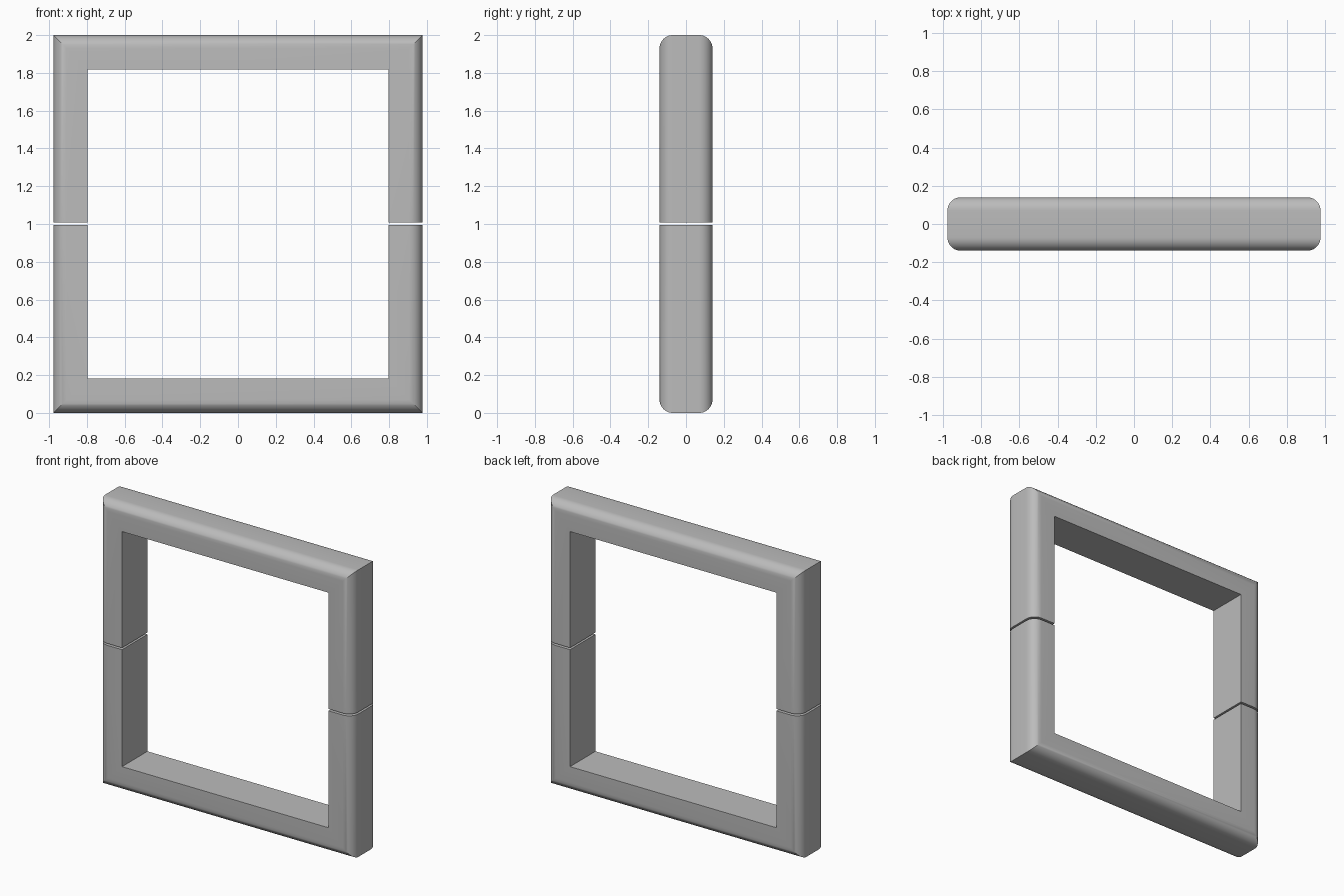
import bpy, bmesh, math

cube = bpy.data.objects.get("Cube")
if cube:
    bpy.data.objects.remove(cube, do_unlink=True)

HALF_W, HALF_D = 0.977, 0.14   # outer half width and half depth
BAR, RADIUS, STEPS = 0.181, 0.07, 10

grey = bpy.data.materials.new("plain_grey")
grey.use_nodes = True
colour = (0.5, 0.5, 0.5, 1)
grey.diffuse_color = colour
grey.node_tree.nodes["Principled BSDF"].inputs["Base Color"].default_value = colour


def bar_profile():
    """Cross-section as (inset from outside, y): square inside, rounded outside."""
    arc = [(RADIUS * (1 - math.sin(a)), HALF_D - RADIUS * (1 - math.cos(a)))
           for a in (math.pi / 2 * i / STEPS for i in range(STEPS + 1))]
    front = [(inset, -y) for inset, y in reversed(arc)]
    return [(BAR, HALF_D)] + arc + front + [(BAR, -HALF_D)]


def half_frame(name, outer_z, joint_z):
    """Sweep the bar along a mitred U that opens at the joint."""
    up = 1 if joint_z > outer_z else -1
    bm = bmesh.new()
    rings = []
    for side, at_joint in ((-1, True), (-1, False), (1, False), (1, True)):
        rings.append([bm.verts.new((side * (HALF_W - inset), y,
                                    joint_z if at_joint else outer_z + up * inset))
                      for inset, y in bar_profile()])
    count = len(rings[0])
    for a, b in zip(rings, rings[1:]):
        for i in range(count):
            j = (i + 1) % count
            bm.faces.new((a[i], a[j], b[j], b[i]))
    for ring in (rings[0], rings[-1]):
        bm.faces.new(ring)
    bmesh.ops.recalc_face_normals(bm, faces=bm.faces)
    mesh = bpy.data.meshes.new(name)
    bm.to_mesh(mesh)
    bm.free()
    mesh.materials.append(grey)
    obj = bpy.data.objects.new(name, mesh)
    bpy.context.collection.objects.link(obj)
    bpy.ops.object.select_all(action="DESELECT")
    obj.select_set(True)
    bpy.context.view_layer.objects.active = obj
    bpy.ops.object.shade_smooth_by_angle(angle=math.radians(30))


# Two U-shaped halves with a thin gap between them
half_frame("lower_half_frame", 0.0, 0.996)
half_frame("upper_half_frame", 2.0, 1.009)
